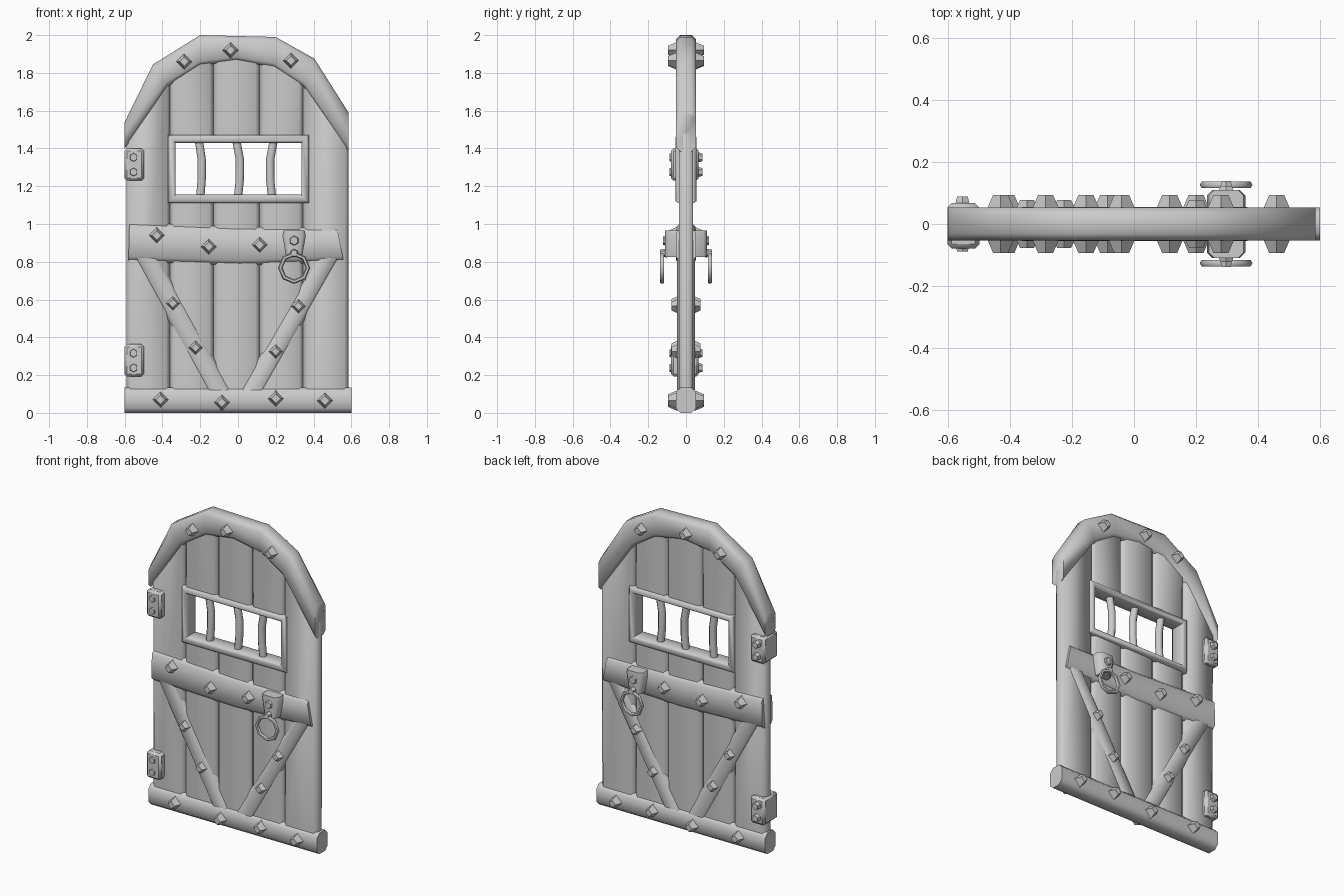
import bpy, math
from mathutils import Vector

cube = bpy.data.objects.get("Cube")
if cube:
    bpy.data.objects.remove(cube, do_unlink=True)

grey = bpy.data.materials.new("plain_grey")
grey.use_nodes = True
grey.diffuse_color = (0.6, 0.6, 0.6, 1)
grey.node_tree.nodes["Principled BSDF"].inputs["Base Color"].default_value = grey.diffuse_color


def finish(ob, name, angle=60):
    ob.name = name
    ob.data.materials.append(grey)
    bpy.ops.object.select_all(action='DESELECT')
    ob.select_set(True)
    bpy.context.view_layer.objects.active = ob
    bpy.ops.object.shade_smooth_by_angle(angle=math.radians(angle))
    return ob


def strip(name, pairs, depth, chamfer, closed=False):
    """Chamfered bar through pairs of (x, z) edge points, equal on front and back."""
    verts, faces = [], []
    for a, b in pairs:
        a, b = Vector(a), Vector(b)
        t = chamfer / (b - a).length
        section = [(0, chamfer - depth), (t, -depth), (1 - t, -depth), (1, chamfer - depth)]
        section += [(f, -y) for f, y in reversed(section)]
        for f, y in section:
            p = a.lerp(b, f)
            verts.append((p.x, y, p.y))
    n = len(pairs)
    for i in range(n if closed else n - 1):
        j = (i + 1) % n
        for k in range(8):
            m = (k + 1) % 8
            faces.append((i * 8 + k, i * 8 + m, j * 8 + m, j * 8 + k))
    if not closed:
        faces += [tuple(range(8)), tuple(reversed(range((n - 1) * 8, n * 8)))]
    me = bpy.data.meshes.new(name)
    me.from_pydata(verts, [], faces)
    ob = bpy.data.objects.new(name, me)
    bpy.context.collection.objects.link(ob)
    bpy.context.view_layer.objects.active = ob
    ob.select_set(True)
    bpy.ops.object.mode_set(mode='EDIT')
    bpy.ops.mesh.select_all(action='SELECT')
    bpy.ops.mesh.normals_make_consistent(inside=False)
    bpy.ops.object.mode_set(mode='OBJECT')
    return finish(ob, name)


def stud(name, x, z, base, tip, r, r_tip, sides=4):
    """Tapered stud on both faces of the door."""
    for side, label in ((-1, "front"), (1, "back")):
        bpy.ops.mesh.primitive_cone_add(
            vertices=sides, radius1=r, radius2=r_tip, depth=tip - base,
            location=(x, side * (base + tip) / 2, z),
            rotation=(-side * math.pi / 2, 0, 0))
        finish(bpy.context.object, f"{name}_{label}", 50)


# Vertical planks, the middle three split around the window
seams = [(-0.59, 1.47), (-0.36, 1.79), (-0.13, 1.92), (0.115, 1.92), (0.345, 1.79), (0.585, 1.48)]
for i, ((x0, z0), (x1, z1)) in enumerate(zip(seams, seams[1:])):
    foot = ((x0, 0.04), (x1, 0.04))
    top = ((x0, z0), (x1, z1))
    if i in (0, 4):
        strip(f"plank_{i}", [foot, top], 0.037, 0.022)
    else:
        strip(f"plank_{i}_lower", [foot, ((x0, 1.13), (x1, 1.13))], 0.037, 0.022)
        strip(f"plank_{i}_upper", [((x0, 1.45), (x1, 1.45)), top], 0.037, 0.022)

# Arched top band
outer = [(-0.6, 1.54), (-0.45, 1.845), (-0.2, 2), (0, 1.995), (0.2, 1.99), (0.405, 1.875), (0.585, 1.59)]
inner = [(-0.6, 1.4), (-0.37, 1.73), (-0.2, 1.84), (-0.01, 1.865), (0.19, 1.83), (0.345, 1.73), (0.585, 1.385)]
strip("arch_band", list(zip(outer, inner)), 0.053, 0.022)

# Cross beams and braces
strip("bottom_beam", [((-0.6, 0), (-0.6, 0.135)), ((0.6, 0), (0.6, 0.135))], 0.053, 0.025)
strip("middle_beam", [((-0.58, 0.8), (-0.575, 1.01)), ((0.01, 0.78), (0, 0.985)),
                      ((0.56, 0.8), (0.525, 0.98))], 0.053, 0.028)
strip("right_brace", [((-0.55, 0.82), (-0.42, 0.82)), ((-0.165, 0.12), (-0.035, 0.12))], 0.047, 0.022)
strip("left_brace", [((0.42, 0.82), (0.54, 0.82)), ((0.01, 0.12), (0.14, 0.12))], 0.047, 0.022)

# Window frame and bars
hole = [(-0.33, 1.155), (0.335, 1.155), (0.335, 1.43), (-0.33, 1.43)]
rim = [(-0.37, 1.11), (0.375, 1.11), (0.375, 1.47), (-0.37, 1.47)]
strip("window_frame", list(zip(rim, hole)), 0.055, 0.014, closed=True)
for i, (x, bend) in enumerate([(-0.2, 0.008), (0, 0.01), (0.18, -0.01)]):
    path = [(x, 1.14), (x + bend, 1.24), (x + bend, 1.34), (x - bend, 1.45)]
    strip(f"window_bar_{i}", [((px - 0.022, z), (px + 0.022, z)) for px, z in path], 0.022, 0.013)

# Studs
large = [(-0.285, 1.86), (-0.04, 1.92), (0.28, 1.865), (-0.43, 0.94), (-0.155, 0.88), (0.115, 0.89),
         (-0.41, 0.07), (-0.085, 0.055), (0.2, 0.075), (0.46, 0.065)]
small = [(-0.345, 0.58), (-0.225, 0.345), (0.32, 0.565), (0.2, 0.325)]
for i, (x, z) in enumerate(large):
    stud(f"beam_stud_{i}", x, z, 0.045, 0.094, 0.045, 0.024)
for i, (x, z) in enumerate(small):
    stud(f"brace_stud_{i}", x, z, 0.04, 0.078, 0.04, 0.022)

# Hinges
for name, z in (("upper_hinge", 1.315), ("lower_hinge", 0.278)):
    bpy.ops.mesh.primitive_cube_add(size=1, location=(-0.55, -0.006, z))
    block = bpy.context.object
    block.scale = (0.104, 0.146, 0.172)
    bpy.ops.object.transform_apply(location=False, rotation=False, scale=True)
    bevel = block.modifiers.new("rounded_edges", 'BEVEL')
    bevel.width = 0.014
    finish(block, name)
    for dz in (-0.04, 0.038):
        stud(f"{name}_bolt", -0.553, z + dz, 0.06, 0.088, 0.028, 0.02, 6)

# Handle plate, bolt, staple and ring on both faces
hx = 0.297
strip("handle_plate", [((hx - 0.042, 0.825), (hx + 0.042, 0.825)), ((hx - 0.062, 0.94), (hx + 0.062, 0.94)),
                       ((hx - 0.056, 0.965), (hx + 0.056, 0.965))], 0.11, 0.018)
stud("handle_bolt", hx, 0.912, 0.1, 0.122, 0.03, 0.022, 6)
stud("handle_staple", hx, 0.846, 0.1, 0.138, 0.024, 0.018, 6)
for side, label in ((-1, "front"), (1, "back")):
    bpy.ops.mesh.primitive_torus_add(
        major_segments=8, minor_segments=6, major_radius=0.073, minor_radius=0.012,
        location=(hx, side * 0.126, 0.768), rotation=(math.pi / 2, 0, 0))
    finish(bpy.context.object, f"handle_ring_{label}")
